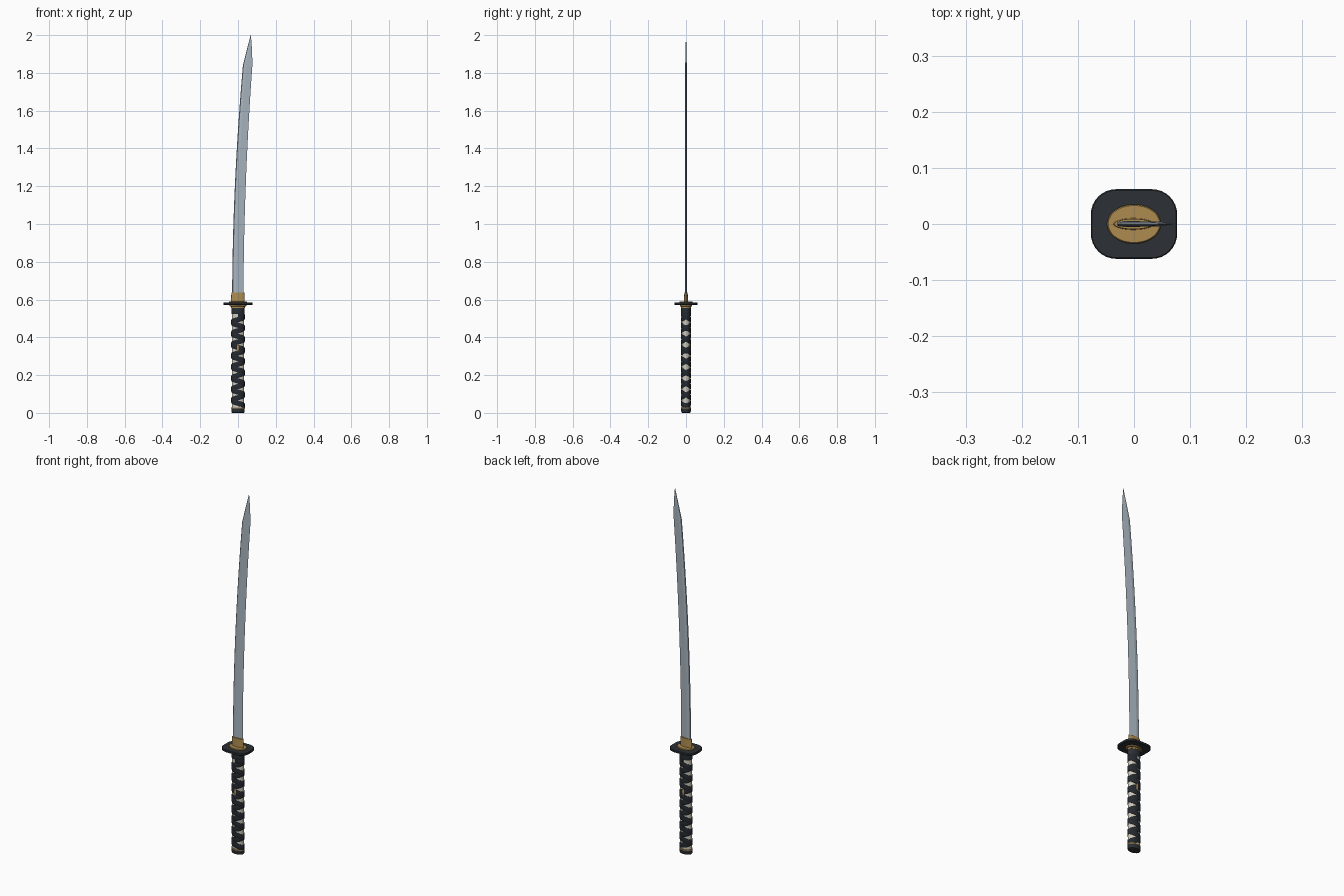
import bpy, bmesh, math
from math import cos, sin, pi

if "Cube" in bpy.data.objects:
    bpy.data.objects.remove(bpy.data.objects["Cube"])


def material(name, rgb):
    m = bpy.data.materials.new(name)
    m.diffuse_color = (*rgb, 1)
    m.use_nodes = True
    m.node_tree.nodes["Principled BSDF"].inputs["Base Color"].default_value = m.diffuse_color
    return m


STEEL = material("steel", (0.40, 0.47, 0.53))
BRASS = material("brass", (0.42, 0.26, 0.08))
BLACK = material("black_iron", (0.025, 0.03, 0.035))
CLOTH = material("wrap_cloth", (0.018, 0.022, 0.028))
RAY = material("pale_skin", (0.62, 0.60, 0.50))


def loft(name, rings, mat, angle=35):
    """Skin a list of equal-length rings and cap both ends."""
    bm = bmesh.new()
    rows = [[bm.verts.new(p) for p in r] for r in rings]
    n = len(rows[0])
    for a, b in zip(rows, rows[1:]):
        for i in range(n):
            j = (i + 1) % n
            bm.faces.new((a[i], a[j], b[j], b[i]))
    bm.faces.new(rows[0][::-1])
    bm.faces.new(rows[-1])
    bmesh.ops.recalc_face_normals(bm, faces=bm.faces)
    me = bpy.data.meshes.new(name)
    bm.to_mesh(me)
    bm.free()
    ob = bpy.data.objects.new(name, me)
    bpy.context.collection.objects.link(ob)
    me.materials.append(mat)
    bpy.ops.object.select_all(action='DESELECT')
    ob.select_set(True)
    bpy.context.view_layer.objects.active = ob
    bpy.ops.object.shade_smooth_by_angle(angle=math.radians(angle))
    return ob


def oval(rx, ry, z, n=48, cx=0.0):
    return [(cx + rx * cos(2 * pi * i / n), ry * sin(2 * pi * i / n), z) for i in range(n)]


def oval_stack(name, profile, mat):
    """Oval solid from (rx, ry, z) levels."""
    return loft(name, [oval(*p) for p in profile], mat)


def rounded_rect(hx, hy, r, z, seg=8):
    pts = []
    for k, (sx, sy) in enumerate(((1, 1), (-1, 1), (-1, -1), (1, -1))):
        for i in range(seg + 1):
            a = (k + i / seg) * pi / 2
            pts.append((sx * (hx - r) + r * cos(a), sy * (hy - r) + r * sin(a), z))
    return pts


# Blade: ridged section swept along the curve, then narrowed to the point
def blade_section(z):
    t = (min(z, 1.84) - 0.6) / 1.24
    spine = -0.031 + 0.057 * t ** 1.9
    edge = 0.029 + 0.047 * t ** 1.9
    thick = 1 - 0.25 * t
    if z > 1.84:
        u = (z - 1.84) / 0.16
        spine += (0.0665 - spine) * u
        edge += (0.068 - edge) * u ** 2
        thick *= 1 - 0.9 * u
    w = edge - spine
    half = [(0.06, 0.0042), (0.33, 0.0058)]
    side = [(spine + f * w, y * thick, z) for f, y in half]
    back = [(x, -y, zz) for x, y, zz in reversed(side)]
    return [(spine, 0, z)] + side + [(edge, 0, z)] + back


levels = [0.59 + 1.25 * i / 24 for i in range(25)] + [1.84 + 0.02 * i for i in range(1, 9)]
loft("blade", [blade_section(max(z, 0.6)) if z > 0.6 else
               [(x, y, z) for x, y, _ in blade_section(0.6)] for z in levels], STEEL, 8)

# Blade collar
loft("blade_collar", [oval(0.0355, 0.0105, 0.585, cx=-0.001),
                      oval(0.0345, 0.009, 0.637, cx=-0.001)], BRASS)

# Guard with a softened rim, and the spacers on both sides of it
loft("guard", [rounded_rect(0.077 - d, 0.062 - d, 0.045 - d, z) for d, z in
               ((0.002, 0.571), (0, 0.573), (0, 0.582), (0.002, 0.584))], BLACK)
oval_stack("upper_spacer", [(0.048, 0.035, 0.583), (0.048, 0.035, 0.588),
                            (0.046, 0.033, 0.590)], BRASS)
oval_stack("lower_spacer", [(0.043, 0.031, 0.564), (0.045, 0.033, 0.566),
                            (0.045, 0.033, 0.572)], BRASS)

# Grip core and end fittings
oval_stack("grip_core", [(0.0325, 0.0225, 0.015), (0.0325, 0.0225, 0.55)], RAY)
oval_stack("grip_collar", [(0.0345, 0.0245, 0.524), (0.0355, 0.0255, 0.527),
                           (0.0355, 0.0255, 0.557)], BLACK)
oval_stack("grip_collar_band", [(0.036, 0.026, 0.556), (0.036, 0.026, 0.565)], BRASS)
oval_stack("pommel", [(0.029, 0.019, 0.0), (0.033, 0.023, 0.002), (0.0355, 0.0255, 0.007),
                      (0.0355, 0.0255, 0.026)], BLACK)
oval_stack("pommel_band", [(0.036, 0.026, 0.024), (0.036, 0.026, 0.029)], BRASS)

# Cloth wrap: two opposite helices crossing on the narrow sides
PITCH, Z0, HALF, STEPS = 0.059, 0.0365, 0.0142, 32
for name, hand, lift in (("wrap_right_hand", 1, 0.0), ("wrap_left_hand", -1, 0.0009)):
    rings = []
    turns = 8.25
    for i in range(int(turns * STEPS) + 1):
        a = 2 * pi * i / STEPS
        z = Z0 + PITCH * i / STEPS
        ring = []
        for f, out in ((-1, -0.001), (-1, 0.0015), (-0.75, 0.0028), (0.75, 0.0028),
                       (1, 0.0015), (1, -0.001)):
            d = out + (lift if out > 0 else 0)
            zz = min(max(z + f * HALF, 0.022), 0.53)
            ring.append(((0.0325 + d) * cos(a), hand * (0.0225 + d) * sin(a), zz))
        rings.append(ring)
    loft(name, rings, CLOTH)

# Small ornaments tucked under the wrap, front and back
for name, side in (("front_ornament", -1), ("back_ornament", 1)):
    rings = []
    for i in range(13):
        t = -pi / 2 * 0.98 + pi * 0.98 * i / 12
        rings.append([(x, y + side * 0.0225, z) for x, y, z in
                      oval(0.007 * cos(t), 0.005 * cos(t), 0.345 + 0.024 * sin(t), 16)])
    loft(name, rings, BRASS)
